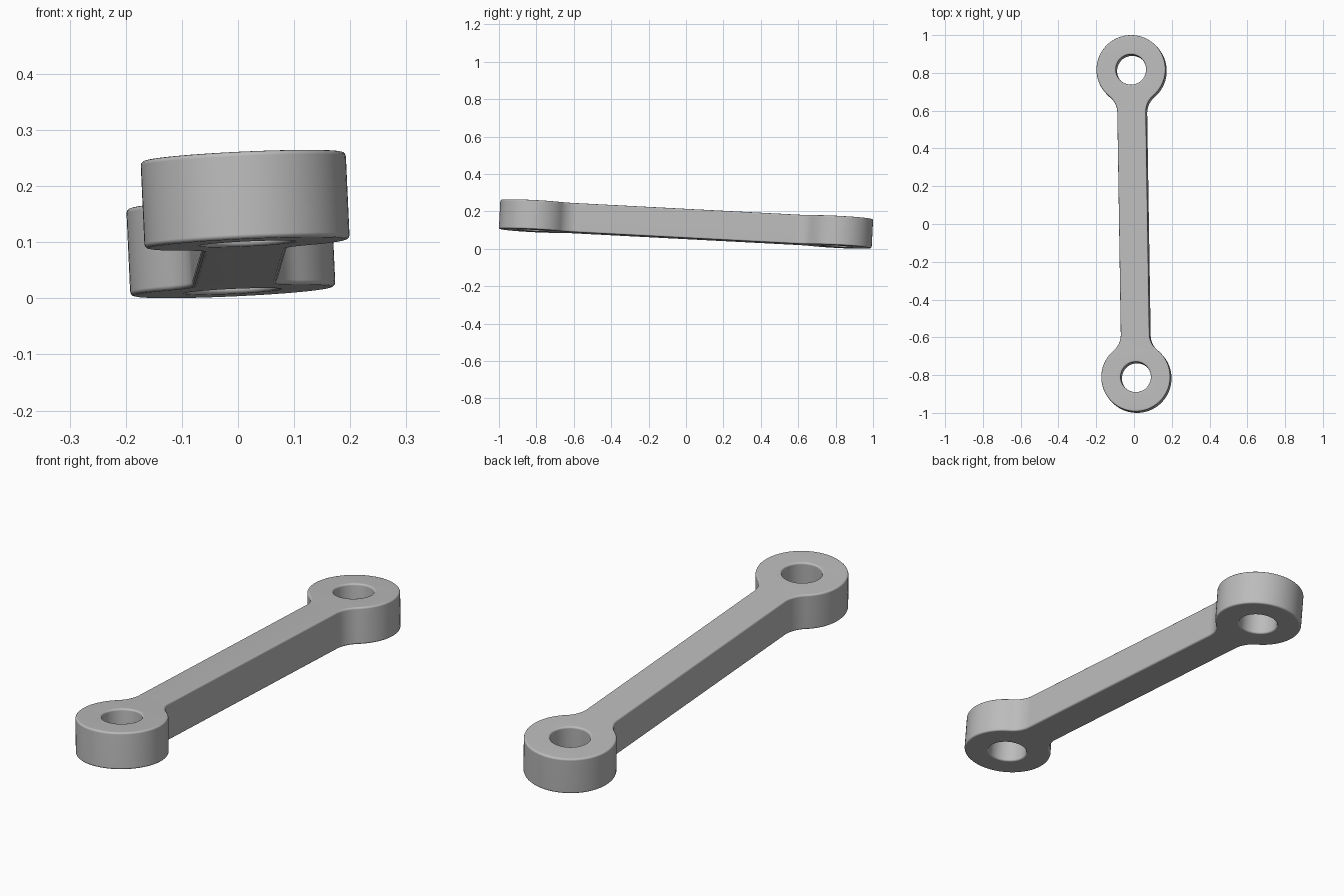
import bpy
from math import acos, cos, pi, sin, sqrt, tau

cube = bpy.data.objects.get("Cube")
if cube:
    bpy.data.objects.remove(cube, do_unlink=True)

# Link dimensions
ROUND = 0.008        # edge rounding
REACH = 0.815        # middle of the link to each eye centre
EYE = 0.183 - ROUND  # profile is inset, the rounding grows it back
HOLE = 0.08 + ROUND
BAR = 0.076 - ROUND  # half width of the bar
FILLET = 0.11 + ROUND
THICK = 0.156


def arc(cx, cy, r, start, end, steps):
    return [(cx + r * cos(start + (end - start) * i / steps),
             cy + r * sin(start + (end - start) * i / steps))
            for i in range(steps + 1)]


# Outline: eye arc with a fillet into the bar on each side, turned for the other end
fillet_x = BAR + FILLET
angle = acos(fillet_x / (EYE + FILLET))
fillet_y = REACH - sqrt((EYE + FILLET) ** 2 - fillet_x ** 2)
right = arc(fillet_x, fillet_y, FILLET, pi, pi - angle, 10)
eye = arc(0, REACH, EYE, -angle, pi + angle, 56)
left = [(-x, y) for x, y in reversed(right)]
half = right + eye[1:-1] + left
outline = half + [(-x, -y) for x, y in half]
holes = [arc(0, s * REACH, HOLE, 0, tau, 48)[:-1] for s in (1, -1)]

# Filled, extruded and rounded profile
curve = bpy.data.curves.new("link_profile", "CURVE")
curve.dimensions = "2D"
curve.fill_mode = "BOTH"
curve.extrude = THICK / 2 - ROUND
curve.bevel_depth = ROUND
curve.bevel_resolution = 2
for loop in [outline] + holes:
    spline = curve.splines.new("POLY")
    spline.points.add(len(loop) - 1)
    for point, (x, y) in zip(spline.points, loop):
        point.co = (x, y, 0, 1)
    spline.use_cyclic_u = True

link = bpy.data.objects.new("connecting_link", curve)
bpy.context.collection.objects.link(link)
bpy.ops.object.select_all(action="DESELECT")
link.select_set(True)
bpy.context.view_layer.objects.active = link
bpy.ops.object.convert(target="MESH")
link = bpy.context.object
link.name = "connecting_link"

# Weld caps to sides and shade smoothly
bpy.ops.object.mode_set(mode="EDIT")
bpy.ops.mesh.select_all(action="SELECT")
bpy.ops.mesh.remove_doubles(threshold=0.0002)
bpy.ops.mesh.normals_make_consistent(inside=False)
bpy.ops.object.mode_set(mode="OBJECT")
bpy.ops.object.shade_smooth_by_angle(angle=0.7)
weighted = link.modifiers.new("flat_caps", "WEIGHTED_NORMAL")
weighted.keep_sharp = True

# Slightly tilted resting pose
link.rotation_euler = (-0.052, -0.045, 0.018)
link.location = (0, 0, 0.1325)

# Grey metal
grey = bpy.data.materials.new("plain_grey")
grey.use_nodes = True
colour = (0.5, 0.5, 0.5, 1)
grey.diffuse_color = colour
grey.node_tree.nodes["Principled BSDF"].inputs["Base Color"].default_value = colour
link.data.materials.clear()
link.data.materials.append(grey)
